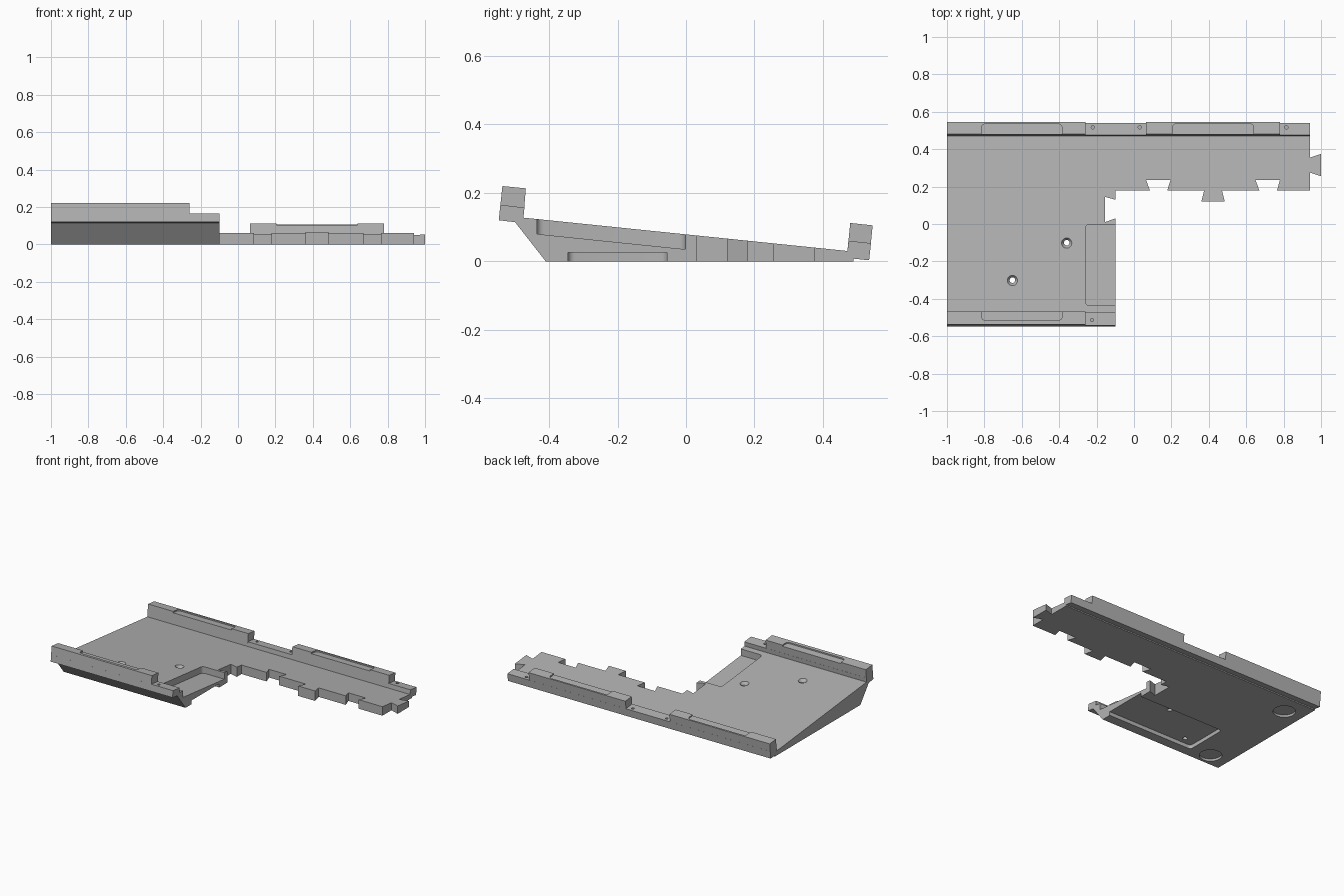
import bpy, bmesh, math

if "Cube" in bpy.data.objects:
    bpy.data.objects.remove(bpy.data.objects["Cube"])

SLOPE = 0.103  # fall of the deck per unit of y

mat = bpy.data.materials.new("plain grey")
mat.diffuse_color = (0.45, 0.45, 0.45, 1)
mat.use_nodes = True
mat.node_tree.nodes["Principled BSDF"].inputs["Base Color"].default_value = mat.diffuse_color


def prism(name, bottom, top):
    """Closed prism between two matching loops of 3D points."""
    bm = bmesh.new()
    a = [bm.verts.new(p) for p in bottom]
    b = [bm.verts.new(p) for p in top]
    n = len(a)
    bm.faces.new(a[::-1])
    bm.faces.new(b)
    for i in range(n):
        j = (i + 1) % n
        bm.faces.new((a[i], a[j], b[j], b[i]))
    bmesh.ops.recalc_face_normals(bm, faces=bm.faces)
    me = bpy.data.meshes.new(name)
    bm.to_mesh(me)
    bm.free()
    ob = bpy.data.objects.new(name, me)
    bpy.context.collection.objects.link(ob)
    me.materials.append(mat)
    return ob


def along_x(name, profile, x0, x1):
    return prism(name, [(x0, y, z) for y, z in profile], [(x1, y, z) for y, z in profile])


def along_z(name, outline, z0, z1, slope=0.0):
    """Vertical prism whose ends follow the deck slope if asked."""
    return prism(name, [(x, y, z0 - slope * y) for x, y in outline],
                 [(x, y, z1 - slope * y) for x, y in outline])


def rounded(x0, x1, y0, y1, r, steps=4):
    pts = []
    corners = [(x1 - r, y1 - r, 0), (x0 + r, y1 - r, 90), (x0 + r, y0 + r, 180), (x1 - r, y0 + r, 270)]
    for cx, cy, start in corners:
        for i in range(steps + 1):
            t = math.radians(start + 90 * i / steps)
            pts.append((cx + r * math.cos(t), cy + r * math.sin(t)))
    return pts


def circle(cx, cy, r, n=24):
    return [(cx + r * math.cos(math.tau * i / n), cy + r * math.sin(math.tau * i / n)) for i in range(n)]


def combine(ob, other, op):
    other.hide_render = True
    mod = ob.modifiers.new("cut", 'BOOLEAN')
    mod.operation, mod.solver, mod.object = op, 'EXACT', other
    bpy.context.view_layer.objects.active = ob
    bpy.ops.object.modifier_apply(modifier=mod.name)
    bpy.data.objects.remove(other, do_unlink=True)


# Deck: plan outline with dovetail tabs and notches, trimmed to the wedge section
outline = [(-1, -0.6), (-0.1, -0.6), (-0.1, 0.03), (-0.155, 0.01), (-0.155, 0.145),
           (-0.1, 0.13), (-0.1, 0.18)]
outline[2:3] = [(-0.1, 0.03)]
outline += [(0.085, 0.18), (0.065, 0.235), (0.195, 0.235), (0.178, 0.18),
            (0.375, 0.18), (0.36, 0.12), (0.485, 0.12), (0.47, 0.18),
            (0.67, 0.18), (0.65, 0.235), (0.78, 0.235), (0.765, 0.18),
            (0.94, 0.18), (0.94, 0.275), (1.0, 0.255), (1.0, 0.375), (0.94, 0.355),
            (0.94, 0.6), (-1, 0.6)]
deck = along_z("deck", outline, -0.1, 0.4)
wedge = [(-0.41, 0), (0.49, 0), (0.49, 0.0283), (-0.475, 0.1275), (-0.50, 0.115)]
combine(deck, along_x("wedge", wedge, -1.2, 1.2), 'INTERSECT')

# Rails: low strip along the whole edge, taller blocks on top
back_low = [(0.488, 0.008), (0.535, 0.003), (0.5405, 0.053), (0.475, 0.060), (0.4715, 0.0295)]
back_high = [(0.488, 0.008), (0.535, 0.003), (0.5455, 0.105), (0.480, 0.112), (0.4715, 0.0295)]
front_low = [(-0.547, 0.120), (-0.497, 0.114), (-0.46, 0.11), (-0.475, 0.128), (-0.472, 0.157), (-0.5425, 0.165)]
front_high = [(-0.547, 0.120), (-0.497, 0.114), (-0.46, 0.11), (-0.475, 0.128), (-0.468, 0.213), (-0.5365, 0.220)]
for profile, x0, x1 in [(back_low, -1, 0.94), (back_high, -1, -0.26), (back_high, 0.065, 0.78),
                        (front_low, -1, -0.1), (front_high, -1, -0.26)]:
    combine(deck, along_x("rail", profile, x0, x1), 'UNION')

# Shallow recesses in the rail tops, open toward the deck
for x0, x1, y0, y1, z in [(-0.815, -0.385, 0.40, 0.535, 0.1525),
                          (0.205, 0.64, 0.40, 0.535, 0.1525),
                          (-0.815, -0.385, -0.515, -0.40, 0.156)]:
    combine(deck, along_z("rail_recess", rounded(x0, x1, y0, y1, 0.02), z, z + 0.1, SLOPE), 'DIFFERENCE')

# Side pocket in the deck, open on its right side
combine(deck, along_z("side_pocket", rounded(-0.26, 0.0, -0.436, -0.002, 0.02), 0.035, 0.0925, SLOPE), 'DIFFERENCE')

# Underside recess and round foot seats
combine(deck, along_z("under_recess", rounded(-0.73, 0.0, -0.345, -0.055, 0.02), -0.05, 0.025), 'DIFFERENCE')
for x, y in [(-0.87, 0.36), (-0.87, -0.325)]:
    combine(deck, along_z("foot_seat", circle(x, y, 0.068, 32), -0.05, 0.015), 'DIFFERENCE')

# Countersunk deck holes
for x, y in [(-0.36, -0.1), (-0.65, -0.3)]:
    combine(deck, along_z("deck_hole", circle(x, y, 0.015), -0.1, 0.3), 'DIFFERENCE')
    sink = prism("countersink",
                 [(px, py, 0.062 - SLOPE * y) for px, py in circle(x, y, 0.015)],
                 [(px, py, 0.0835 - SLOPE * y) for px, py in circle(x, y, 0.031)])
    combine(deck, sink, 'DIFFERENCE')

# Small screw holes in the low rail sections
for x, y, z in [(-0.22, 0.517, 0.02), (0.03, 0.517, 0.02), (0.815, 0.517, 0.02), (-0.225, -0.513, 0.13)]:
    combine(deck, along_z("screw_hole", circle(x, y, 0.009, 12), z, z + 0.1), 'DIFFERENCE')

# Smooth the curved walls and keep hard edges
bpy.ops.object.select_all(action='DESELECT')
deck.select_set(True)
bpy.context.view_layer.objects.active = deck
bpy.ops.object.shade_smooth_by_angle(angle=math.radians(25))
